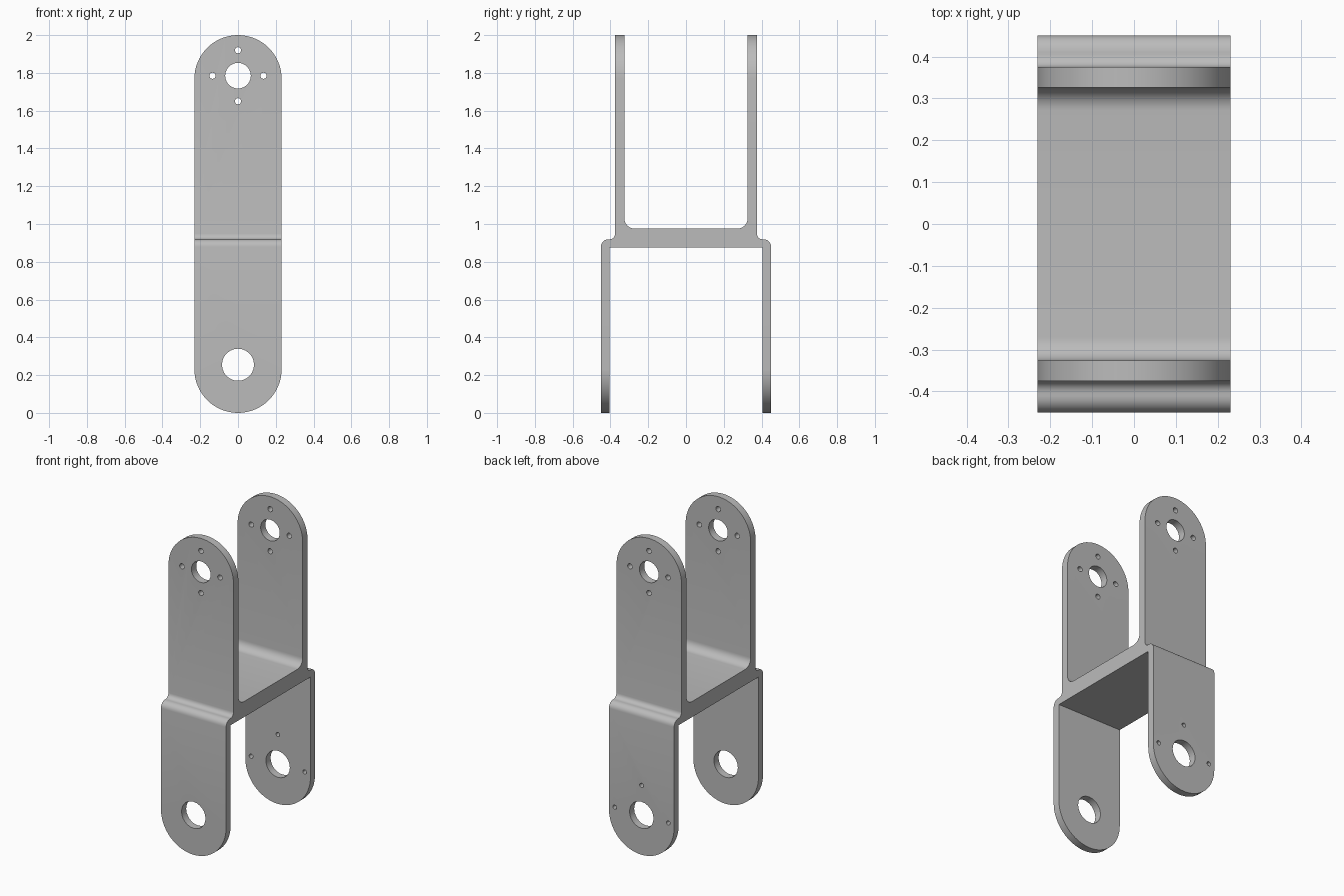
import bpy, bmesh
from math import sin, cos, pi, radians
from mathutils import Vector, Matrix

cube = bpy.data.objects.get("Cube")
if cube:
    bpy.data.objects.remove(cube, do_unlink=True)

grey = bpy.data.materials.new("brushed grey metal")
grey.use_nodes = True
colour = (0.5, 0.5, 0.5, 1)
grey.diffuse_color = colour
grey.node_tree.nodes["Principled BSDF"].inputs["Base Color"].default_value = colour


def arc(cu, cv, r, start, end, steps):
    """Points of a circular arc, angles in degrees."""
    angles = [radians(start + (end - start) * i / steps) for i in range(steps + 1)]
    return [(cu + r * cos(a), cv + r * sin(a)) for a in angles]


def to_object(bm, name):
    bmesh.ops.recalc_face_normals(bm, faces=bm.faces)
    mesh = bpy.data.meshes.new(name)
    bm.to_mesh(mesh)
    bm.free()
    mesh.materials.append(grey)
    obj = bpy.data.objects.new(name, mesh)
    bpy.context.collection.objects.link(obj)
    return obj


def prism(name, points, along):
    """Extrude an outline, centred, along the vector."""
    bm = bmesh.new()
    along = Vector(along)
    place = (lambda u, v: (0, u, v)) if along.x else (lambda u, v: (u, 0, v))
    verts = [bm.verts.new(Vector(place(u, v)) - along / 2) for u, v in points]
    face = bm.faces.new(verts)
    moved = bmesh.ops.extrude_face_region(bm, geom=[face])["geom"]
    bmesh.ops.translate(bm, vec=along,
                        verts=[g for g in moved if isinstance(g, bmesh.types.BMVert)])
    return to_object(bm, name)


def boolean(obj, cutter, operation):
    """Apply a boolean and discard the cutter."""
    cutter.hide_render = True
    mod = obj.modifiers.new(operation.lower(), 'BOOLEAN')
    mod.object, mod.operation, mod.solver = cutter, operation, 'EXACT'
    graph = bpy.context.evaluated_depsgraph_get()
    mesh = bpy.data.meshes.new_from_object(obj.evaluated_get(graph))
    obj.modifiers.clear()
    obj.data = mesh
    bpy.data.objects.remove(cutter, do_unlink=True)


# Side profile: upper fork, cross web with fillets, wider lower fork
half = [(0, 0.875), (0.404, 0.875), (0.404, -0.1), (0.451, -0.1)]
half += arc(0.411, 0.879, 0.04, 0, 90, 6)          # rounded shoulder
half += arc(0.405, 0.949, 0.03, 270, 180, 5)       # outer fillet
half += [(0.375, 2.1), (0.326, 2.1)]
half += arc(0.271, 1.03, 0.055, 0, -90, 8)         # inner fillet
half += [(0, 0.975)]
profile = half + [(-y, z) for y, z in reversed(half[1:-1])]
bracket = prism("fork_bracket", profile, (0.8, 0, 0))

# Rounded ends
R = 0.231
capsule = arc(0, 2 - R, R, 0, 180, 32) + arc(0, R, R, 180, 360, 32)
boolean(bracket, prism("end_outline", capsule, (0, 1.4, 0)), 'INTERSECT')

# Pivot holes and bolt circles: x, z, radius, y centre, length, sides
UP, LOW = 1.785, 0.255
holes = [(0, UP, 0.068, 0, 1.2, 24), (0, LOW, 0.085, 0, 1.2, 24)]
for dx, dz in ((1, 0), (-1, 0), (0, 1), (0, -1)):
    holes.append((0.135 * dx, UP + 0.135 * dz, 0.017, 0, 1.2, 10))
    if dz >= 0:
        holes.append((0.19 * dx, LOW + 0.19 * dz, 0.014, 0.43, 0.16, 10))
bm = bmesh.new()
for x, z, r, y, length, sides in holes:
    bmesh.ops.create_cone(bm, cap_ends=True, segments=sides, radius1=r, radius2=r, depth=length,
                          matrix=Matrix.Translation((x, y, z)) @ Matrix.Rotation(pi / 2, 4, 'X'))
boolean(bracket, to_object(bm, "hole_cutters"), 'DIFFERENCE')

# Smooth curves, crisp edges
bpy.ops.object.select_all(action='DESELECT')
bracket.select_set(True)
bpy.context.view_layer.objects.active = bracket
bpy.ops.object.shade_smooth_by_angle(angle=radians(40))
